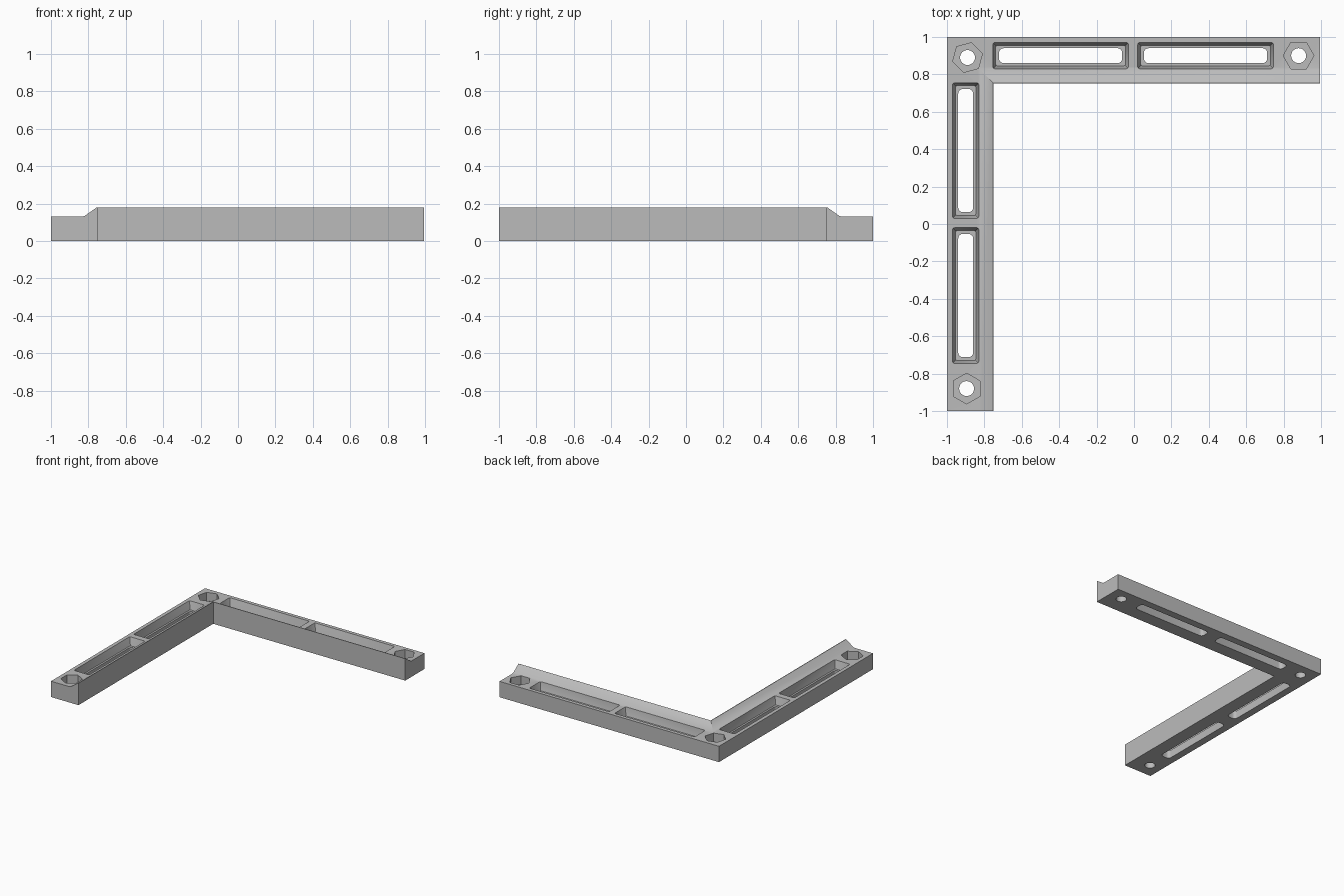
import bpy, bmesh
from math import cos, sin, pi, radians

cube = bpy.data.objects.get("Cube")
if cube:
    bpy.data.objects.remove(cube, do_unlink=True)

grey = bpy.data.materials.new("mid grey")
grey.use_nodes = True
GREY = (0.5, 0.5, 0.5, 1)
grey.diffuse_color = GREY
grey.node_tree.nodes["Principled BSDF"].inputs["Base Color"].default_value = GREY


def loft(name, rings, closed_ends=True):
    """Join equal-length rings of points into a capped solid."""
    bm = bmesh.new()
    loops = [[bm.verts.new(p) for p in ring] for ring in rings]
    n = len(loops[0])
    for a, b in zip(loops, loops[1:]):
        for i in range(n):
            j = (i + 1) % n
            bm.faces.new((a[i], a[j], b[j], b[i]))
    bm.faces.new(loops[0])
    bm.faces.new(loops[-1])
    bmesh.ops.recalc_face_normals(bm, faces=bm.faces)
    mesh = bpy.data.meshes.new(name)
    bm.to_mesh(mesh)
    bm.free()
    mesh.materials.append(grey)
    obj = bpy.data.objects.new(name, mesh)
    bpy.context.collection.objects.link(obj)
    return obj


def rounded_rect(x0, x1, y0, y1, r, steps=4):
    corners = ((x1 - r, y1 - r), (x0 + r, y1 - r), (x0 + r, y0 + r), (x1 - r, y0 + r))
    return [(cx + r * cos(pi / 2 * (q + k / steps)), cy + r * sin(pi / 2 * (q + k / steps)))
            for q, (cx, cy) in enumerate(corners) for k in range(steps + 1)]


def polygon(centre, r, sides, turn=0):
    return [(centre[0] + r * cos(turn + 2 * pi * k / sides),
             centre[1] + r * sin(turn + 2 * pi * k / sides)) for k in range(sides)]


def swap_arm(points):
    """Mirror an outline from the back arm to the side arm."""
    return [(-y, -x) for x, y in points]


def at(points, z):
    return [(x, y, z) for x, y in points]


def cut(body, name, rings):
    cutter = loft(name, rings)
    cutter.hide_render = True
    mod = body.modifiers.new(name, 'BOOLEAN')
    mod.operation = 'DIFFERENCE'
    mod.solver = 'EXACT'
    mod.object = cutter
    bpy.context.view_layer.objects.active = body
    bpy.ops.object.modifier_apply(modifier=name)
    bpy.data.objects.remove(cutter, do_unlink=True)


# L-shaped bracket: lipped profile (inset from outer edge, height) swept round a mitre
profile = [(0, 0), (0, 0.13), (0.165, 0.13), (0.18, 0.134), (0.245, 0.18), (0.25, 0.18), (0.25, 0)]
bracket = loft("corner_bracket", [
    [(-1 + d, -1, z) for d, z in profile],
    [(-1 + d, 1 - d, z) for d, z in profile],
    [(0.995, 1 - d, z) for d, z in profile]])

# Long pockets with sloping walls, each with a slot through the floor
FLOOR = 0.065
for x0, x1 in ((-0.755, -0.03), (0.02, 0.745)):
    for place in (list, swap_arm):
        pocket = [place(rounded_rect(x0 + e, x1 - e, 0.83 + e, 0.97 - e, 0.01, 2))
                  for e in (0, 0.015)]
        slot = place(rounded_rect(x0 + 0.033, x1 - 0.033, 0.86, 0.94, 0.025))
        cut(bracket, "pocket_cutter", [at(pocket[1], FLOOR), at(pocket[0], 0.13), at(pocket[0], 0.25)])
        cut(bracket, "slot_cutter", [at(slot, -0.05), at(slot, 0.1)])

# Hexagonal nut recesses with round screw holes
for centre, turn in (((-0.89, 0.89), 15), ((0.88, 0.9), 0), ((-0.895, -0.88), 30)):
    recess = polygon(centre, 0.082, 6, radians(turn))
    hole = polygon(centre, 0.04, 24)
    cut(bracket, "nut_cutter", [at(recess, 0.06), at(recess, 0.25)])
    cut(bracket, "screw_cutter", [at(hole, -0.05), at(hole, 0.1)])

# Smooth the round holes while keeping the edges crisp
bpy.ops.object.select_all(action='DESELECT')
bracket.select_set(True)
bpy.context.view_layer.objects.active = bracket
bpy.ops.object.shade_smooth_by_angle(angle=radians(25))
